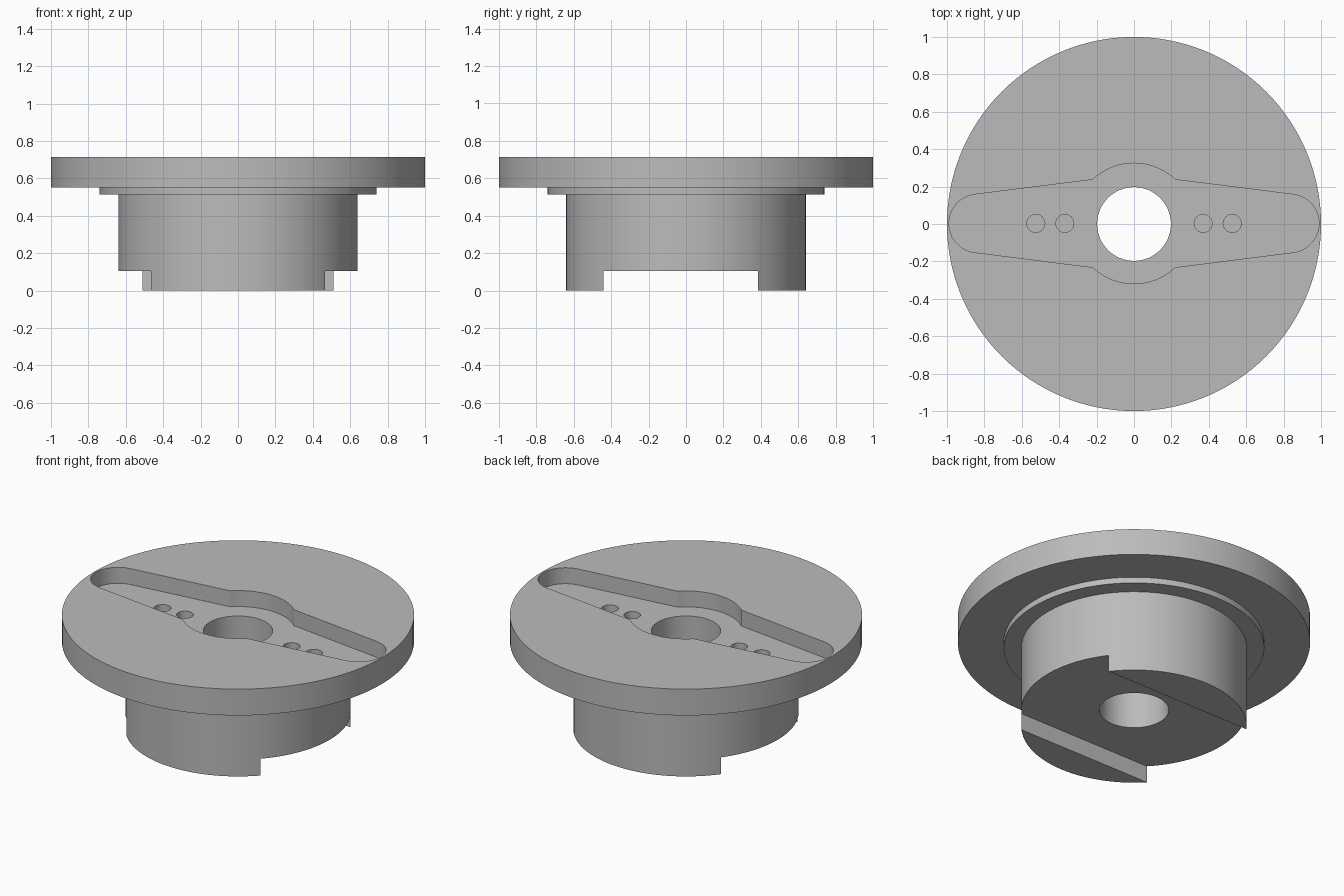
import bpy, bmesh
from math import sin, cos, pi, radians, atan2

cube = bpy.data.objects.get("Cube")
if cube:
    bpy.data.objects.remove(cube, do_unlink=True)

grey = bpy.data.materials.new("plain grey")
grey.use_nodes = True
COLOUR = (0.5, 0.5, 0.5, 1)
grey.diffuse_color = COLOUR
grey.node_tree.nodes["Principled BSDF"].inputs["Base Color"].default_value = COLOUR


def make_object(name, bm):
    bmesh.ops.recalc_face_normals(bm, faces=bm.faces)
    mesh = bpy.data.meshes.new(name)
    bm.to_mesh(mesh)
    bm.free()
    mesh.materials.append(grey)
    obj = bpy.data.objects.new(name, mesh)
    bpy.context.collection.objects.link(obj)
    return obj


def prism(name, outline, bottom, top):
    bm = bmesh.new()
    face = bm.faces.new([bm.verts.new((x, y, bottom)) for x, y in outline])
    side = bmesh.ops.extrude_face_region(bm, geom=[face])["geom"]
    verts = [v for v in side if isinstance(v, bmesh.types.BMVert)]
    bmesh.ops.translate(bm, verts=verts, vec=(0, 0, top - bottom))
    return make_object(name, bm)


def arc(cx, cy, r, start, end, steps):
    angles = [start + (end - start) * i / steps for i in range(steps + 1)]
    return [(cx + r * cos(a), cy + r * sin(a)) for a in angles]


def cut(target, cutter):
    cutter.hide_render = True
    mod = target.modifiers.new("cut", "BOOLEAN")
    mod.operation = "DIFFERENCE"
    mod.solver = "EXACT"
    mod.object = cutter
    bpy.context.view_layer.objects.active = target
    bpy.ops.object.modifier_apply(modifier=mod.name)
    bpy.data.objects.remove(cutter, do_unlink=True)


# Stepped round hub with flange and centre bore, as a revolved profile
TOP, FLOOR, BORE = 0.715, 0.615, 0.197
profile = [(BORE, 0), (0.64, 0), (0.64, 0.513), (0.74, 0.513),
           (0.74, 0.55), (1, 0.55), (1, TOP), (BORE, TOP)]
bm = bmesh.new()
ring = [bm.verts.new((r, 0, z)) for r, z in profile]
edges = [bm.edges.new((a, b)) for a, b in zip(ring, ring[1:] + ring[:1])]
bmesh.ops.spin(bm, geom=ring + edges, cent=(0, 0, 0), axis=(0, 0, 1),
               angle=2 * pi, steps=128, use_merge=True)
bmesh.ops.remove_doubles(bm, verts=bm.verts, dist=0.0001)
hub = make_object("flanged_hub", bm)

# Two-armed recess in the top: rounded tips joined to a round middle
TIP = radians(83)
MID = atan2(0.234, 0.22)
outline = (arc(0.833, 0.003, 0.156, -TIP, TIP, 24)
           + arc(0, 0.003, 0.322, MID, pi - MID, 24)
           + arc(-0.833, 0.003, 0.156, pi - TIP, pi + TIP, 24)
           + arc(0, 0.003, 0.322, pi + MID, 2 * pi - MID, 24))
cut(hub, prism("recess_cutter", outline, FLOOR, TOP + 0.1))

# Blind screw holes in the recess floor
for x in (-0.525, -0.37, 0.37, 0.525):
    circle = arc(x, 0.003, 0.048, 0, 2 * pi, 32)[:-1]
    cut(hub, prism("hole_cutter", circle, 0.45, FLOOR + 0.05))

# Wide slot across the underside
slot = [(-1, -0.44), (1, -0.44), (1, 0.385), (-1, 0.385)]
cut(hub, prism("slot_cutter", slot, -0.1, 0.105))

# Smooth the round walls and keep the rims sharp
bpy.ops.object.select_all(action="DESELECT")
hub.select_set(True)
bpy.context.view_layer.objects.active = hub
bpy.ops.object.shade_smooth_by_angle(angle=radians(25))
